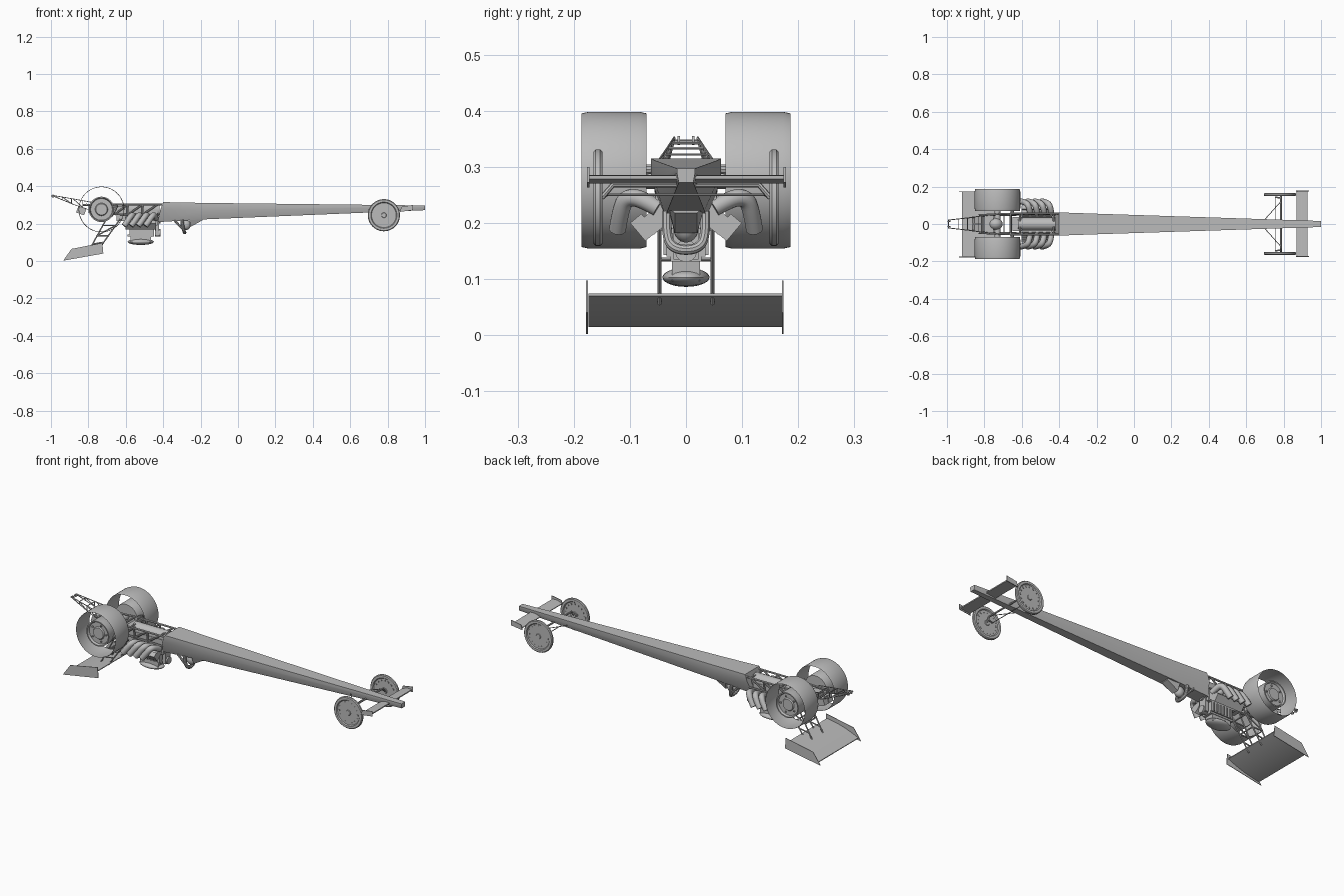
import bpy, bmesh, math
from mathutils import Matrix, Vector

old = bpy.data.objects.get("Cube")
if old:
    bpy.data.objects.remove(old, do_unlink=True)

grey = bpy.data.materials.new("plain grey")
grey.use_nodes = True
grey.diffuse_color = (0.5, 0.5, 0.5, 1)
grey.node_tree.nodes["Principled BSDF"].inputs["Base Color"].default_value = (0.5, 0.5, 0.5, 1)


def finish(name, mesh):
    mesh.materials.clear()
    mesh.materials.append(grey)
    for p in mesh.polygons:
        p.use_smooth = True
    mesh.set_sharp_from_angle(angle=math.radians(35))
    ob = bpy.data.objects.new(name, mesh)
    bpy.context.collection.objects.link(ob)
    return ob


def from_bm(name, bm):
    bmesh.ops.recalc_face_normals(bm, faces=bm.faces)
    mesh = bpy.data.meshes.new(name)
    bm.to_mesh(mesh)
    bm.free()
    return finish(name, mesh)


def box(name, centre, size, tilt=0, axis='Y'):
    bm = bmesh.new()
    m = Matrix.Translation(centre) @ Matrix.Rotation(math.radians(tilt), 4, axis)
    bmesh.ops.create_cube(bm, size=1, matrix=m @ Matrix.Diagonal((*size, 1)))
    return from_bm(name, bm)


def ball(name, centre, size):
    bm = bmesh.new()
    bmesh.ops.create_uvsphere(bm, u_segments=24, v_segments=14, radius=0.5,
                              matrix=Matrix.Translation(centre) @ Matrix.Diagonal((*size, 1)))
    return from_bm(name, bm)


def lathe(name, profile, centre, segments=48):
    """Spin (radius, y) points around the y axis."""
    bm = bmesh.new()
    vs = [bm.verts.new((r, y, 0)) for r, y in profile]
    edges = [bm.edges.new(pair) for pair in zip(vs, vs[1:])]
    bmesh.ops.spin(bm, geom=vs + edges, axis=(0, 1, 0), cent=(0, 0, 0),
                   angle=math.tau, steps=segments)
    bmesh.ops.remove_doubles(bm, verts=bm.verts, dist=1e-5)
    bmesh.ops.translate(bm, verts=bm.verts, vec=centre)
    return from_bm(name, bm)


def tubes(name, paths, radius, smooth=False, res=2):
    cu = bpy.data.curves.new(name, 'CURVE')
    cu.dimensions = '3D'
    cu.bevel_depth, cu.bevel_resolution = radius, res
    cu.use_fill_caps = True
    for path in paths:
        sp = cu.splines.new('NURBS' if smooth else 'POLY')
        sp.points.add(len(path) - 1)
        for p, co in zip(sp.points, path):
            p.co = (*co, 1)
        if smooth:
            sp.order_u, sp.use_endpoint_u, sp.resolution_u = 3, True, 5
    tmp = bpy.data.objects.new(name + "_path", cu)
    bpy.context.collection.objects.link(tmp)
    deps = bpy.context.evaluated_depsgraph_get()
    mesh = bpy.data.meshes.new_from_object(tmp.evaluated_get(deps))
    bpy.data.objects.remove(tmp, do_unlink=True)
    return finish(name, mesh)


def loft(name, sections):
    bm = bmesh.new()
    rings = [[bm.verts.new(p) for p in s] for s in sections]
    n = len(rings[0])
    for a, b in zip(rings, rings[1:]):
        for i in range(n):
            j = (i + 1) % n
            bm.faces.new((a[i], a[j], b[j], b[i]))
    bm.faces.new(rings[0])
    bm.faces.new(rings[-1])
    return from_bm(name, bm)


def both(path):
    return [[(x, s * y, z) for x, y, z in path] for s in (-1, 1)]


def extrude_xz(name, pts, y0, y1):
    return loft(name, [[(x, y, z) for x, z in pts] for y in (y0, y1)])


# Long tapered body, inverted, narrower underneath
def body_section(xt, xb, w, b, top, mid, bot):
    xm = (xt + xb) / 2
    return [(xt, -w, top), (xt, w, top), (xm, w, mid),
            (xb, b, bot), (xb, -b, bot), (xm, -w, mid)]


loft("body", [body_section(-.40, -.43, .062, .036, .315, .275, .208),
              body_section(-.20, -.20, .055, .033, .311, .272, .222),
              body_section(1.0, 1.0, .016, .013, .297, .288, .272)])

# Front wing and its end plates
extrude_xz("front_wing", [(.87, .27), (.87, .274), (.90, .285), (.928, .284), (.928, .278)], -.174, .177)
for s in (-1, 1):
    extrude_xz("front_wing_end_plate", [(.865, .263), (.875, .29), (.935, .30), (.935, .272)],
               s * .175 - .001, s * .175 + .003)

# Front wheels with rim, hub and a ring of small studs
for s in (-1, 1):
    c = (.78, s * .157, .245)
    lathe("front_wheel", [(0, -.006), (.012, -.006), (.014, -.003), (.066, -.003), (.07, -.008), (.082, -.008),
                          (.086, -.004), (.086, .004), (.082, .008), (.07, .008), (.066, .003),
                          (.014, .003), (.012, .006), (0, .006)], c)
    for k in range(16):
        a = math.tau * k / 16
        p = Vector(c) + Vector((.056 * math.cos(a), 0, .056 * math.sin(a)))
        box("wheel_stud", p, (.007, .010, .007))
tubes("front_axle", [[(.785, -.15, .245), (.785, -.13, .268), (.785, .13, .268), (.785, .15, .245)]], .005)
tubes("steering_tie_rod", [[(.755, -.145, .25), (.755, .145, .25)]], .002)
tubes("steering_arms", both([(.755, .143, .25), (.785, .14, .255)]), .004)
tubes("front_radius_rods", both([(.785, .12, .268), (.70, .025, .275)]), .002)

# Rear wheels: open tyre shell with a deep hub inside
for s in (-1, 1):
    c = (-.73, s * .128, .276)
    lathe("rear_tyre", [(.119, -.058), (.122, -.045), (.122, .045), (.119, .058)], c, 64)
    lathe("rear_hub", [(0, s * -.05), (.066, s * -.05), (.068, s * -.045), (.068, s * .042), (.062, s * .042),
                       (.058, s * .03), (.034, s * .03), (.03, s * .036), (0, s * .036)], c)
    for k in range(5):
        a = math.tau * k / 5
        box("hub_bolt", (-.73 + .045 * math.cos(a), s * .16, .276 + .045 * math.sin(a)), (.007, .008, .007))
tubes("rear_axle", [[(-.73, -.12, .276), (-.73, .12, .276)]], .016, res=4)
ball("differential", (-.74, 0, .276), (.075, .065, .075))
box("axle_mount", (-.775, 0, .276), (.05, .09, .04))

# Rear wing: curved blade with two end plates
blade = [(-.92 + .19 * t, .014 + .056 * t - .03 * t * (1 - t)) for t in [i / 10 for i in range(11)]]
top_side = [(x, z + .004 + .016 * math.sin(math.pi * i / 10)) for i, (x, z) in enumerate(blade)]
extrude_xz("rear_wing", blade + top_side[::-1], -.174, .171)
for y in (-.178, .171):
    extrude_xz("rear_wing_end_plate", [(-.935, .002), (-.72, .04), (-.725, .097), (-.89, .065)], y, y + .003)

# Struts that carry the rear wing
struts = []
for path in ([(-.80, .047, .05), (-.69, .047, .25)], [(-.75, .047, .055), (-.63, .047, .225)],
             [(-.78, .047, .09), (-.725, .047, .10)], [(-.755, .047, .135), (-.695, .047, .135)],
             [(-.725, .047, .19), (-.655, .047, .19)], [(-.755, .047, .135), (-.655, .047, .19)]):
    struts += both(path)
struts += [[(x, -.047, z), (x, .047, z)] for x, z in ((-.755, .135), (-.695, .135), (-.655, .19))]
tubes("rear_wing_struts", struts, .0035)

# Chassis rails and bracing around the engine
rails = both([(-.38, .056, .302), (-.64, .056, .302), (-.83, .048, .30)])
rails += both([(-.42, .05, .245), (-.64, .05, .25), (-.80, .045, .262)])
stations = (-.43, -.51, -.59, -.66)
for a, b in zip(stations, stations[1:]):
    rails += both([(a, .056, .302), (b, .05, .248)]) + both([(b, .05, .248), (b, .056, .302)])
for x in (-.43, -.61, -.66, -.81):
    rails.append([(x, -.052, .302), (x, .052, .302)])
tubes("chassis_rails", rails, .005)

# Wheelie bar lattice with two little wheels
bar = both([(-.77, .048, .312), (-.88, .034, .332), (-.995, .021, .352)])
bar += both([(-.77, .044, .265), (-.88, .033, .303), (-.995, .021, .350)])
for x, y, zt, zb in ((-.83, .041, .322, .287), (-.89, .033, .333, .308), (-.94, .027, .342, .327)):
    bar += both([(x, y, zt), (x, y, zb)]) + both([(x, y, zb), (x - .05, y - .006, zt + .009)])
    bar.append([(x, -y, zt), (x, y, zt)])
bar.append([(-.992, -.024, .347), (-.992, .024, .347)])
tubes("wheelie_bar", bar, .0022, res=1)
for s in (-1, 1):
    lathe("wheelie_wheel", [(0, -.002), (.008, -.002), (.008, .002), (0, .002)], (-.99, s * .013, .347), 16)
    box("parachute_pack", (-.838, s * .02, .27), (.045, .034, .038), 20)

# Engine, inverted: sump on top, blower and intake hanging below
box("engine_block", (-.515, 0, .23), (.17, .07, .08))
tubes("sump", [[(-.62, 0, .275), (-.42, 0, .275)]], .034, res=5)
box("bell_housing", (-.625, 0, .255), (.05, .075, .08))
box("blower", (-.515, 0, .165), (.13, .07, .05))
for k in range(6):
    box("blower_rib", (-.565 + .02 * k, 0, .165), (.006, .08, .044))
box("intake_plate", (-.52, 0, .137), (.14, .056, .012))
box("intake_neck", (-.52, 0, .12), (.11, .05, .035), 6)
ball("intake_scoop", (-.52, 0, .103), (.14, .084, .034))
box("blower_belt", (-.432, 0, .185), (.018, .045, .10))
for z in (.15, .22):
    tubes("pulley", [[(-.445, 0, z), (-.415, 0, z)]], .02, res=4)
for s in (-1, 1):
    box("cylinder_head", (-.52, s * .05, .208), (.165, .05, .035), s * -40, 'X')
    box("valve_cover", (-.52, s * .076, .192), (.165, .026, .042), s * -40, 'X')

# Exhaust pipes sweep out, back and down
pipes = []
for k in range(4):
    x = -.45 - .038 * k
    pipes += both([(x + .01, .05, .226), (x + .005, .08, .244), (x - .005, .108, .246),
                   (x - .025, .118, .215), (x - .045, .122, .188)])
tubes("exhaust_pipes", pipes, .0155, smooth=True, res=4)
tubes("rear_brace_arches", both([(-.65, .05, .296), (-.65, .09, .296), (-.66, .125, .27), (-.68, .13, .24)]),
      .009, smooth=True, res=3)

# Cockpit: hoop, helmet and windscreen under the body
tubes("roll_hoop", [[(-.30, -.034, .22), (-.295, -.036, .175), (-.285, -.02, .152), (-.285, .02, .152),
                     (-.295, .036, .175), (-.30, .034, .22)]], .009, smooth=True, res=3)
tubes("hoop_stays", both([(-.29, .03, .165), (-.34, .034, .218)]), .006)
ball("helmet", (-.28, 0, .193), (.055, .046, .056))
loft("windscreen", [[(-.26, -.032, .225), (-.26, .032, .225), (-.255, .02, .182), (-.255, -.02, .182)],
                    [(-.19, -.03, .225), (-.19, .03, .225), (-.19, .02, .218), (-.19, -.02, .218)]])
